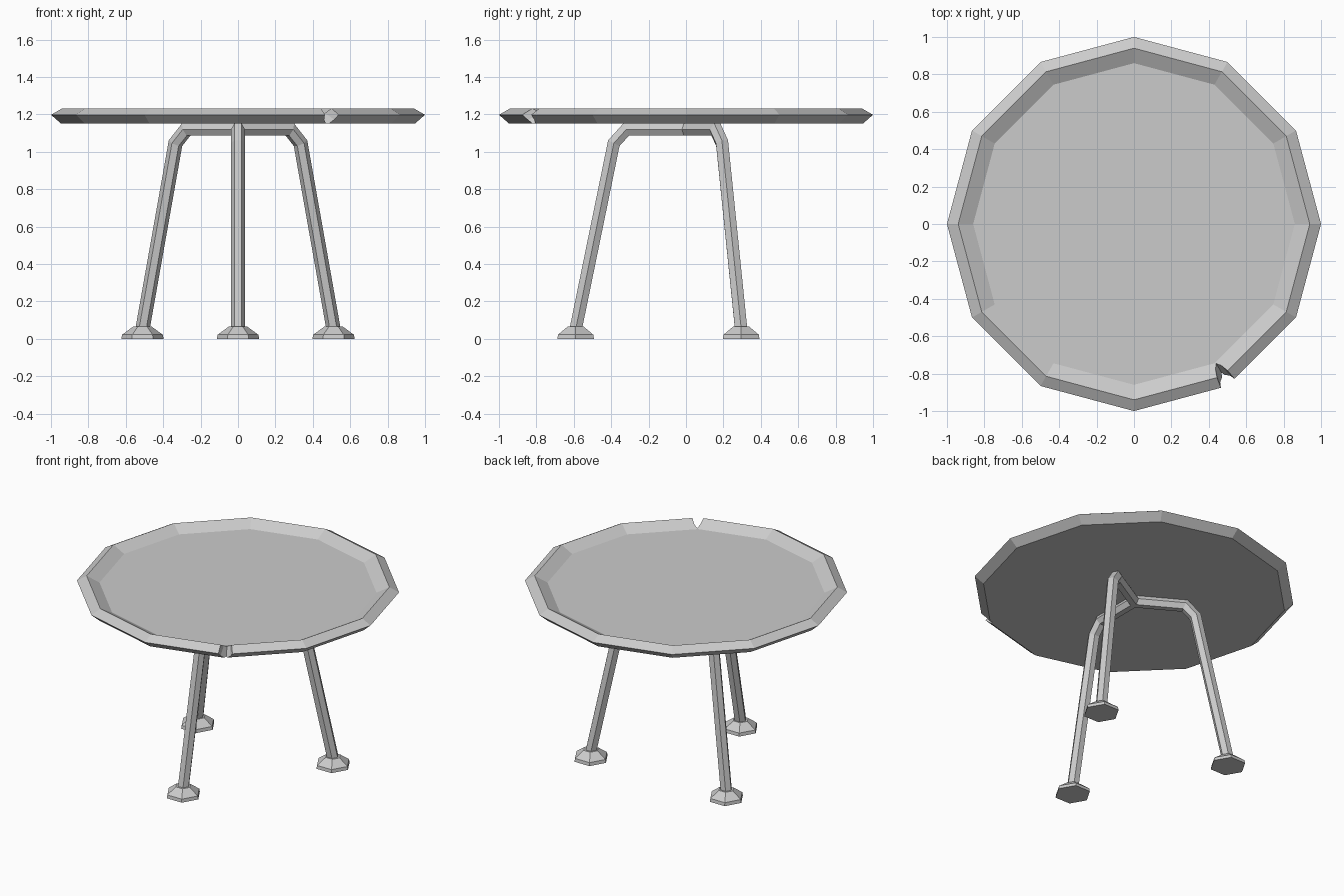
import bpy, bmesh, math
from mathutils import Vector, Matrix

cube = bpy.data.objects.get("Cube")
if cube:
    bpy.data.objects.remove(cube, do_unlink=True)

grey = bpy.data.materials.new("plain grey")
grey.use_nodes = True
colour = (0.6, 0.6, 0.6, 1)
grey.diffuse_color = colour
grey.node_tree.nodes["Principled BSDF"].inputs["Base Color"].default_value = colour


def make_object(name, bm):
    bmesh.ops.recalc_face_normals(bm, faces=bm.faces)
    mesh = bpy.data.meshes.new(name)
    bm.to_mesh(mesh)
    bm.free()
    mesh.materials.append(grey)
    obj = bpy.data.objects.new(name, mesh)
    bpy.context.collection.objects.link(obj)
    return obj


def skin(name, rings):
    """Bridge a list of equal-sized rings and cap both ends."""
    bm = bmesh.new()
    loops = [[bm.verts.new(p) for p in ring] for ring in rings]
    n = len(rings[0])
    for a, b in zip(loops, loops[1:]):
        for i in range(n):
            j = (i + 1) % n
            bm.faces.new((a[i], a[j], b[j], b[i]))
    bm.faces.new(loops[0])
    bm.faces.new(loops[-1])
    return make_object(name, bm)


def polygon(radius, z, sides):
    angles = [math.tau * i / sides for i in range(sides)]
    return [Vector((radius * math.cos(a), radius * math.sin(a), z)) for a in angles]


# Twelve-sided tray top: underside, outer edge, rim, sunken floor
profile = [(0.945, 1.15), (1.0, 1.198), (0.94, 1.232), (0.86, 1.19)]
table_top = skin("table_top", [polygon(r, z, 12) for r, z in profile])

# Chip in one corner of the rim
bm = bmesh.new()
for r, half_width, z in [(0.795, 0, 1.25), (1.03, 0.064, 1.25),
                         (0.935, 0, 1.14), (1.03, 0.045, 1.14)]:
    for side in ((-1, 1) if half_width else (1,)):
        bm.verts.new((r, side * half_width, z))
bmesh.ops.convex_hull(bm, input=bm.verts)
bm.transform(Matrix.Rotation(math.radians(-59.5), 4, "Z"))
chip_cutter = make_object("chip_cutter", bm)
chip_cutter.hide_render = True
cut = table_top.modifiers.new("chip", "BOOLEAN")
cut.operation = "DIFFERENCE"
cut.solver = "EXACT"
cut.object = chip_cutter
bpy.context.view_layer.objects.active = table_top
bpy.ops.object.modifier_apply(modifier=cut.name)
bpy.data.objects.remove(chip_cutter, do_unlink=True)


def leg_rings(path, radius):
    """Hexagonal sections, mitred at each bend of a path in the y-z plane."""
    points = [Vector((0, -r, z)) for r, z in path]
    rings = []
    for i, p in enumerate(points):
        before = (p - points[max(i - 1, 0)]).normalized()
        after = (points[min(i + 1, len(points) - 1)] - p).normalized()
        tangent = (before + after).normalized()
        stretch = 1 / tangent.dot(after if after.length else before)
        across = Vector((1, 0, 0))
        normal = tangent.cross(across) * stretch
        rings.append([p + across * q.x + normal * q.y for q in polygon(radius, 0, 6)])
    return rings


# Three bent legs meeting at the centre, each with a hexagonal foot
leg_path = [(0, 1.119), (0.32, 1.119), (0.386, 1.046), (0.59, 0.05)]
foot_profile = [(0.113, 0), (0.109, 0.022), (0.05, 0.065)]
for i, place in enumerate(("front", "back_left", "back_right")):
    turn = Matrix.Rotation(math.tau * i / 3, 4, "Z")
    leg = skin(place + "_leg", leg_rings(leg_path, 0.038))
    leg.data.transform(turn)
    foot = skin(place + "_foot", [polygon(r, z, 6) for r, z in foot_profile])
    foot.data.transform(turn @ Matrix.Translation((0, -0.59, 0)))
